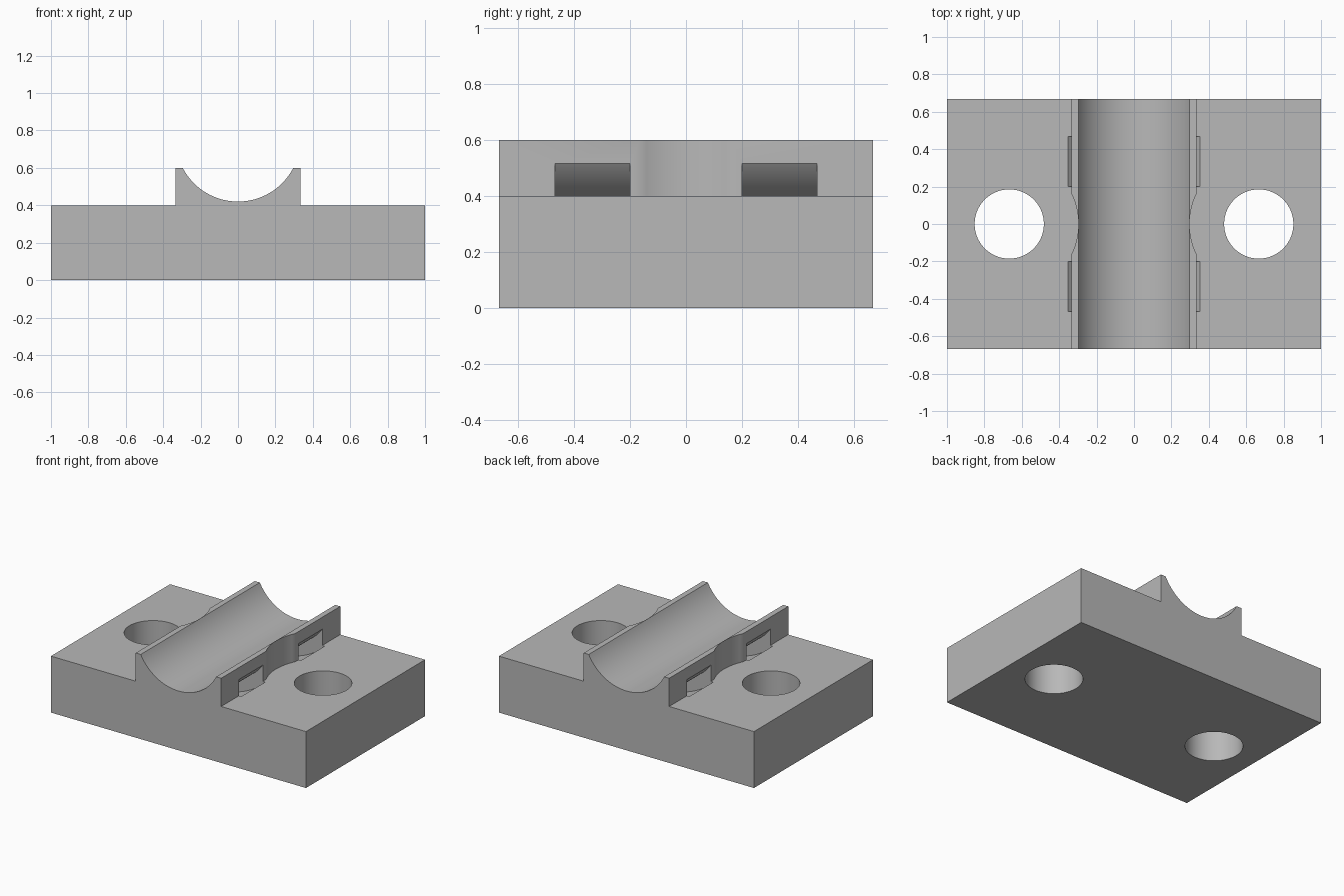
import bpy
import bmesh
import math

if "Cube" in bpy.data.objects:
    bpy.data.objects.remove(bpy.data.objects["Cube"], do_unlink=True)

# Main dimensions
DEPTH = 0.667
BASE_TOP, RAIL_TOP, RAIL_X = 0.4, 0.6, 0.335
AXIS_Z, CHANNEL_R = 0.753, 0.333
HOLE_X, HOLE_R, RELIEF_R = 0.667, 0.185, 0.37
TIE_IN, TIE_OUT = 0.411, 0.5

grey = bpy.data.materials.new("plain grey")
grey.use_nodes = True
colour = (0.48, 0.48, 0.48, 1)
grey.diffuse_color = colour
grey.node_tree.nodes["Principled BSDF"].inputs["Base Color"].default_value = colour


def extrude(name, profile, y0, y1):
    """Solid made from an (x, z) outline swept along y."""
    bm = bmesh.new()
    face = bm.faces.new([bm.verts.new((x, y0, z)) for x, z in profile])
    swept = bmesh.ops.extrude_face_region(bm, geom=[face])["geom"]
    verts = [g for g in swept if isinstance(g, bmesh.types.BMVert)]
    bmesh.ops.translate(bm, verts=verts, vec=(0, y1 - y0, 0))
    bmesh.ops.recalc_face_normals(bm, faces=bm.faces)
    mesh = bpy.data.meshes.new(name)
    bm.to_mesh(mesh)
    bm.free()
    mesh.materials.append(grey)
    ob = bpy.data.objects.new(name, mesh)
    bpy.context.collection.objects.link(ob)
    return ob


def arc(radius, a0, a1, steps):
    """Points around the channel axis, angles measured from straight down."""
    angles = [a0 + (a1 - a0) * i / steps for i in range(steps + 1)]
    return [(radius * math.sin(a), AXIS_Z - radius * math.cos(a)) for a in angles]


def post(name, x, radius, z0, z1):
    bpy.ops.mesh.primitive_cylinder_add(vertices=96, radius=radius, depth=z1 - z0,
                                        location=(x, 0, (z0 + z1) / 2))
    ob = bpy.context.object
    ob.name = name
    ob.data.materials.append(grey)
    return ob


def cut(target, cutter):
    cutter.hide_render = True
    mod = target.modifiers.new("cut", "BOOLEAN")
    mod.operation = "DIFFERENCE"
    mod.solver = "EXACT"
    mod.object = cutter
    bpy.ops.object.select_all(action="DESELECT")
    bpy.context.view_layer.objects.active = target
    target.select_set(True)
    bpy.ops.object.modifier_apply(modifier=mod.name)
    bpy.data.objects.remove(cutter, do_unlink=True)


# Base plate with raised rails and a round channel between them
lip = math.acos((AXIS_Z - RAIL_TOP) / CHANNEL_R)
outline = [(-1, 0), (1, 0), (1, BASE_TOP), (RAIL_X, BASE_TOP), (RAIL_X, RAIL_TOP)]
outline += arc(CHANNEL_R, lip, -lip, 48)
outline += [(-RAIL_X, RAIL_TOP), (-RAIL_X, BASE_TOP), (-1, BASE_TOP)]
clamp = extrude("clamp_base", outline, -DEPTH, DEPTH)

# Screw holes and the round head clearance in each rail
for side in (-1, 1):
    cut(clamp, post("head_clearance", side * HOLE_X, RELIEF_R, BASE_TOP, 0.8))
    cut(clamp, post("screw_hole", side * HOLE_X, HOLE_R, -0.1, 0.8))

# Curved strap tunnels passing under the channel
reach = math.radians(75)
tunnel = arc(TIE_OUT, -reach, reach, 64) + arc(TIE_IN, reach, -reach, 64)
for y in (-0.467, 0.2):
    cut(clamp, extrude("strap_tunnel", tunnel, y, y + 0.267))

bpy.ops.object.select_all(action="DESELECT")
clamp.select_set(True)
bpy.context.view_layer.objects.active = clamp
bpy.ops.object.shade_smooth_by_angle(angle=math.radians(25))
